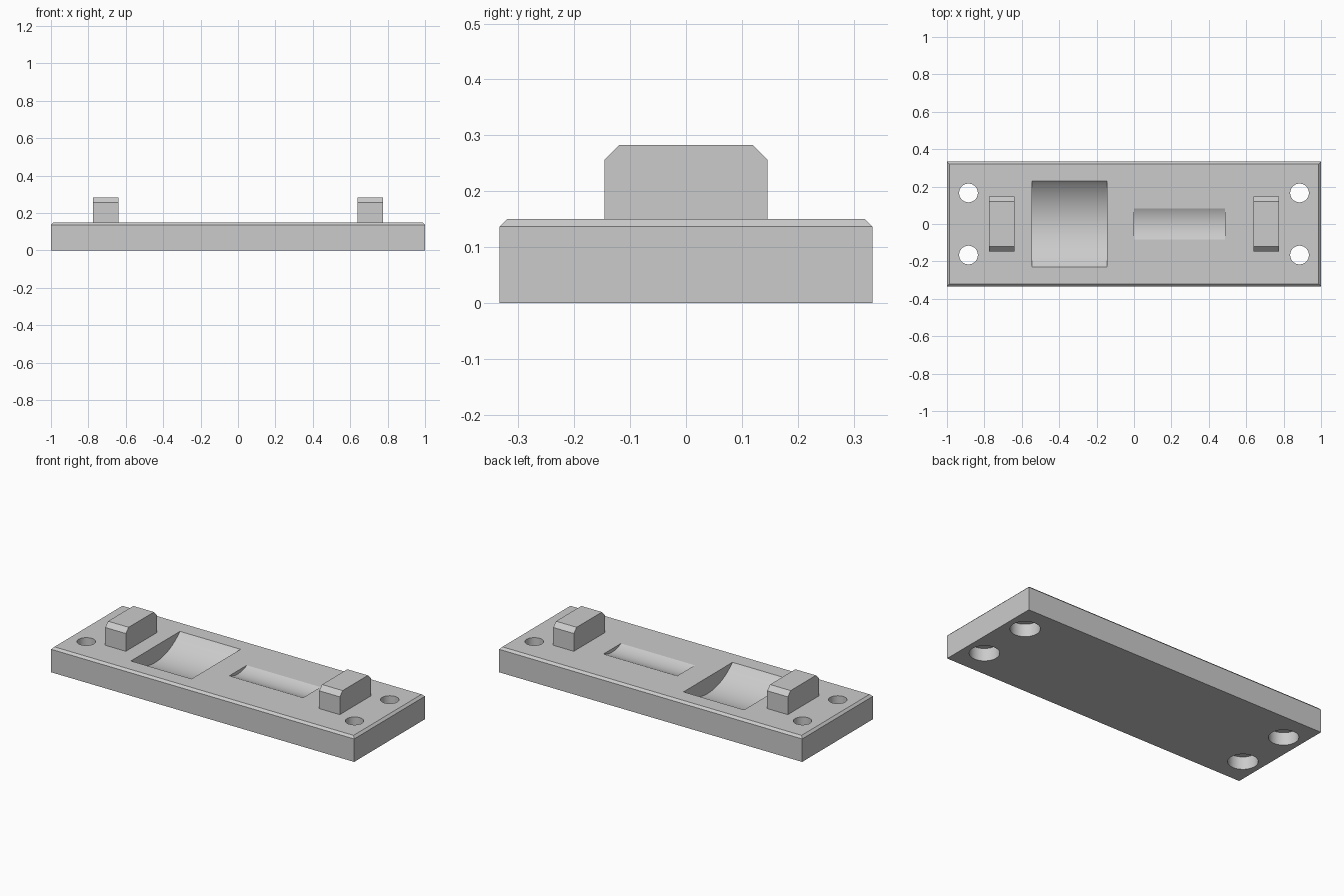
import bpy, bmesh, math
from mathutils import Matrix

cube = bpy.data.objects.get("Cube")
if cube:
    bpy.data.objects.remove(cube, do_unlink=True)

TOP = 0.15            # height of the plate surface

grey = bpy.data.materials.new("plain grey")
grey.use_nodes = True
grey.diffuse_color = (0.6, 0.6, 0.6, 1)
grey.node_tree.nodes["Principled BSDF"].inputs["Base Color"].default_value = (0.6, 0.6, 0.6, 1)


def add_object(name, bm):
    mesh = bpy.data.meshes.new(name)
    bm.to_mesh(mesh)
    bm.free()
    mesh.materials.append(grey)
    obj = bpy.data.objects.new(name, mesh)
    bpy.context.collection.objects.link(obj)
    return obj


def chamfered_box(name, centre, size, chamfer, along_x_only=False):
    """Box with its upper edges cut at 45 degrees."""
    bm = bmesh.new()
    bmesh.ops.create_cube(bm, size=1, matrix=Matrix.Translation(centre) @ Matrix.Diagonal((*size, 1)))
    edges = [e for e in bm.edges
             if all(v.co.z > centre[2] for v in e.verts)
             and (not along_x_only or abs(e.verts[0].co.y - e.verts[1].co.y) < 1e-4)]
    bmesh.ops.bevel(bm, geom=edges, offset=chamfer, segments=1, affect='EDGES')
    return add_object(name, bm)


def cylinder(name, centre, radius, depth, sides, along_x=False):
    bm = bmesh.new()
    turn = Matrix.Rotation(math.pi / 2, 4, 'Y') if along_x else Matrix()
    bmesh.ops.create_cone(bm, cap_ends=True, segments=sides, radius1=radius, radius2=radius,
                          depth=depth, matrix=Matrix.Translation(centre) @ turn)
    obj = add_object(name, bm)
    obj.hide_render = True
    return obj


def trough(name, x0, x1, half_width, depth):
    """Cylinder lying along x that scoops a shallow arc from the plate."""
    radius = (half_width ** 2 + depth ** 2) / (2 * depth)
    return cylinder(name, ((x0 + x1) / 2, 0, TOP + radius - depth), radius, x1 - x0, 256, True)


# Plate with a chamfered rim
plate = chamfered_box("base_plate", (0, 0, TOP / 2), (2, 0.667, TOP), 0.013)

# Scooped recesses
cutters = [trough("large_recess_cutter", -0.545, -0.145, 0.231, 0.097),
           trough("small_recess_cutter", 0, 0.487, 0.083, 0.02)]

# Screw holes, widened from below
for sx in (-1, 1):
    for sy in (-1, 1):
        x, y = sx * 0.885, sy * 0.166
        cutters.append(cylinder("hole_cutter", (x, y, 0.1), 0.05, 0.3, 48))
        cutters.append(cylinder("counterbore_cutter", (x, y, 0), 0.08, 0.15, 48))

bpy.context.view_layer.objects.active = plate
for cutter in cutters:
    mod = plate.modifiers.new("cut", 'BOOLEAN')
    mod.operation = 'DIFFERENCE'
    mod.solver = 'EXACT'
    mod.object = cutter
    bpy.ops.object.modifier_apply(modifier=mod.name)
for cutter in cutters:
    bpy.data.objects.remove(cutter, do_unlink=True)

bpy.ops.object.select_all(action='DESELECT')
plate.select_set(True)
bpy.ops.object.shade_smooth_by_angle(angle=math.radians(15))

# Raised end blocks
for name, sx in (("left_block", 1), ("right_block", -1)):
    chamfered_box(name, (sx * 0.706, 0, 0.2115), (0.136, 0.292, 0.143), 0.027, True)
